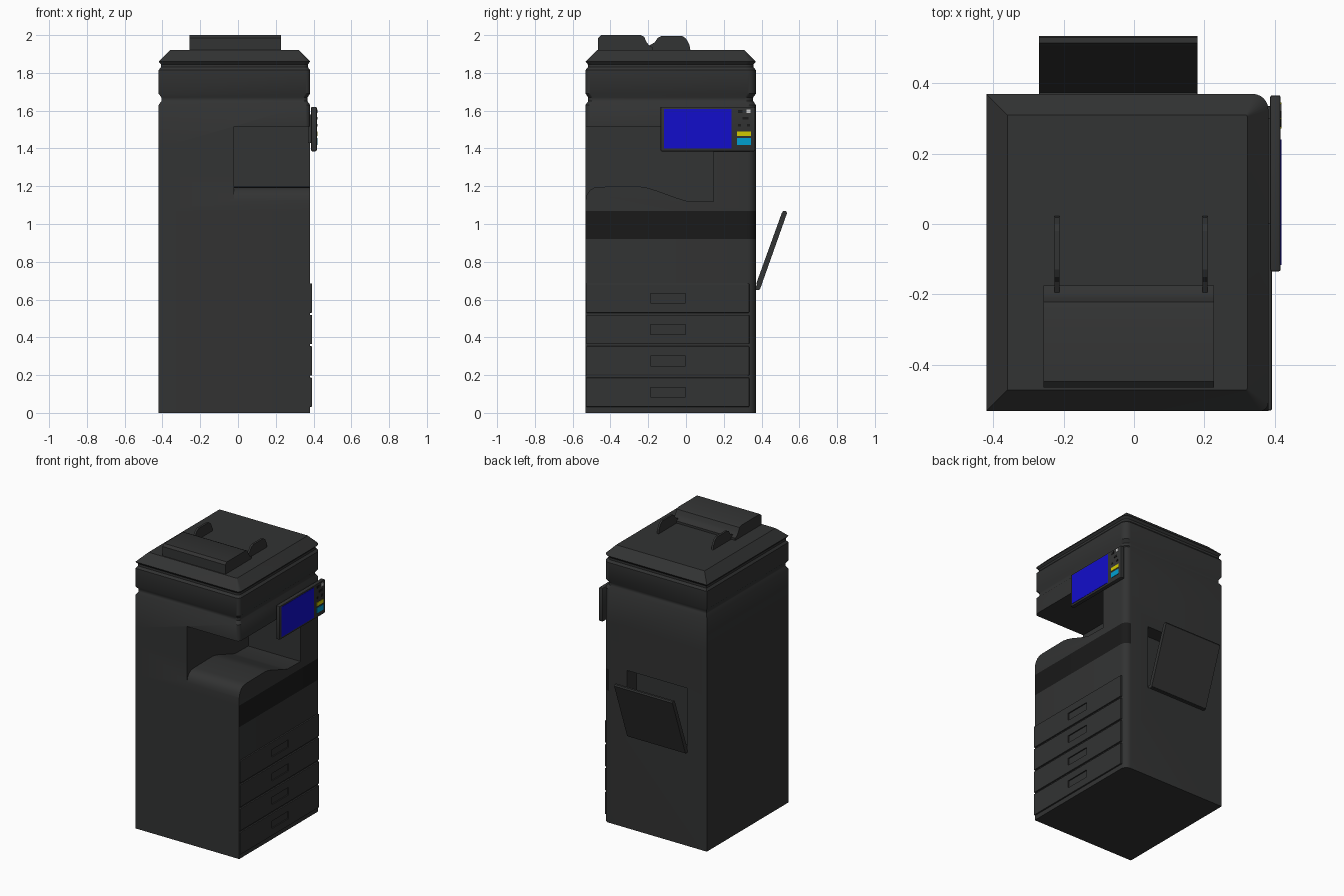
import bpy, bmesh, math

if "Cube" in bpy.data.objects:
    bpy.data.objects.remove(bpy.data.objects["Cube"])


def material(name, r, g, b):
    m = bpy.data.materials.new(name)
    m.diffuse_color = (r, g, b, 1)
    m.use_nodes = True
    m.node_tree.nodes["Principled BSDF"].inputs["Base Color"].default_value = m.diffuse_color
    return m


DARK = material("charcoal", 0.032, 0.033, 0.033)
BLACK = material("black", 0.01, 0.01, 0.01)
BLUE = material("blue", 0.006, 0.004, 0.6)
CYAN = material("cyan", 0.0, 0.35, 0.65)
YELLOW = material("yellow", 0.65, 0.6, 0.0)
WHITE = material("white", 0.7, 0.7, 0.7)


def finish(name, bm, mats=(DARK,)):
    bmesh.ops.recalc_face_normals(bm, faces=bm.faces)
    me = bpy.data.meshes.new(name)
    bm.to_mesh(me)
    bm.free()
    for m in mats:
        me.materials.append(m)
    ob = bpy.data.objects.new(name, me)
    bpy.context.collection.objects.link(ob)
    return ob


def activate(ob):
    bpy.ops.object.select_all(action='DESELECT')
    ob.select_set(True)
    bpy.context.view_layer.objects.active = ob


def smooth(ob, angle=35):
    activate(ob)
    bpy.ops.object.shade_smooth_by_angle(angle=math.radians(angle))


def box(name, x, y, z, mat=DARK, bevel=0.0):
    bm = bmesh.new()
    bmesh.ops.create_cube(bm, size=1)
    for v in bm.verts:
        for i, (a, b) in enumerate((x, y, z)):
            v.co[i] = a if v.co[i] < 0 else b
    if bevel:
        bmesh.ops.bevel(bm, geom=bm.edges[:], offset=bevel, segments=2,
                        profile=0.5, affect='EDGES')
    return finish(name, bm, (mat,))


def prism(name, profile, x0, x1):
    """Extrude a (y, z) profile along x."""
    bm = bmesh.new()
    f = bm.faces.new([bm.verts.new((x0, y, z)) for y, z in profile])
    ext = bmesh.ops.extrude_face_region(bm, geom=[f])
    for v in ext['geom']:
        if isinstance(v, bmesh.types.BMVert):
            v.co.x = x1
    return finish(name, bm)


def cut(ob, cutter):
    mod = ob.modifiers.new("cut", 'BOOLEAN')
    mod.operation = 'DIFFERENCE'
    mod.solver = 'EXACT'
    mod.object = cutter
    activate(ob)
    bpy.ops.object.modifier_apply(modifier=mod.name)
    bpy.data.objects.remove(cutter, do_unlink=True)


def outline(inset, front_r, back_r=0.045, n=6):
    """Body cross-section: square left corners, rounded right corners."""
    x0, x1, y0, y1 = -0.42 + inset, 0.382 - inset, -0.532 + inset, 0.37 - inset
    pts = [(x0, y1), (x0, y0)]
    for cy, r, a0 in ((y0 + front_r, front_r, -90), (y1 - back_r, back_r, 0)):
        for i in range(n + 1):
            a = math.radians(a0 + 90 * i / n)
            pts.append((x1 - r + r * math.cos(a), cy + r * math.sin(a)))
    return pts


# Body: stacked outlines (height, inset, front corner radius)
levels = [(0, 0, .002), (.92, 0, .002), (1.07, 0, .002), (1.3, 0, .002),
          (1.4, 0, .025), (1.63, 0, .025), (1.65, .014, .025), (1.67, .014, .025),
          (1.69, 0, .025), (1.815, 0, .025), (1.83, .012, .025), (1.845, .012, .025),
          (1.86, 0, .025), (1.92, .06, .004)]
bm = bmesh.new()
rings = []
for z, inset, r in levels:
    back_r = 0.045 if z < 1.9 else 0.004
    rings.append([bm.verts.new((x, y, z)) for x, y in outline(inset, r, back_r)])
for k, (a, b) in enumerate(zip(rings, rings[1:])):
    n = len(a)
    for i in range(n):
        f = bm.faces.new((a[i], a[(i + 1) % n], b[(i + 1) % n], b[i]))
        # dark band across the working side and its rounded corner
        f.material_index = 1 if k == 1 and 2 <= i < n - 1 else 0
bm.faces.new(rings[0][::-1])
bm.faces.new(rings[-1])
body = finish("body", bm, (DARK, BLACK))

# Paper output cavity with its curved floor
cut(body, prism("cavity_cutter",
                [(-.6, 1.125), (-.532, 1.125), (-.525, 1.155), (-.508, 1.18),
                 (-.485, 1.193), (-.45, 1.197), (-.25, 1.199), (-.21, 1.193),
                 (-.16, 1.178), (-.05, 1.138), (0, 1.123), (.145, 1.12),
                 (.145, 1.515), (-.6, 1.515)], -.022, .5))
# Recess behind the bypass tray
cut(body, box("recess_cutter", (-.265, .195), (.27, .5), (.65, 1.1)))
smooth(body)

# Drawers: one front with a handle recess, arrayed upward
drawers = box("drawers", (.36, .392), (-.53, .335), (.032, .187), bevel=.004)
cut(drawers, box("handle_cutter", (.384, .5), (-.187, -.003), (.083, .135)))
arr = drawers.modifiers.new("stack", 'ARRAY')
arr.count = 4
arr.use_relative_offset = False
arr.use_constant_offset = True
arr.constant_offset_displace = (0, 0, .166)

# Control panel, screen and buttons
box("panel_mount", (.37, .395), (.0, .3), (1.43, 1.58))
smooth(box("control_panel", (.387, .417), (-.135, .366), (1.385, 1.62), bevel=.006))
box("screen", (.41, .419), (-.117, .24), (1.4, 1.61), BLUE)
buttons = [("cyan_button", .308, 1.436, .074, .036, CYAN),
           ("yellow_button", .308, 1.479, .074, .024, YELLOW),
           ("white_button", .331, 1.597, .02, .02, WHITE),
           ("key_a", .287, 1.596, .022, .016, BLACK),
           ("key_b", .315, 1.56, .03, .014, BLACK),
           ("key_c", .283, 1.523, .014, .012, BLACK),
           ("key_d", .331, 1.523, .014, .012, BLACK)]
for name, y, z, w, h, mat in buttons:
    box(name, (.41, .42), (y - w / 2, y + w / 2), (z - h / 2, z + h / 2), mat)

# Document feeder and its two paper guides
feeder = prism("document_feeder",
               [(-.465, 1.91), (-.465, 1.985), (-.448, 2.0), (-.24, 2.0),
                (-.222, 1.992), (-.21, 1.965), (-.196, 1.945), (-.175, 1.935),
                (-.175, 1.91)], -.257, .228)
smooth(feeder, 40)
for side, x in (("left", -.219), ("right", .202)):
    prism(side + "_paper_guide",
          [(-.195, 1.91), (-.195, 1.945), (-.165, 1.962), (-.15, 1.985),
           (-.13, 1.995), (-.02, 1.995), (0, 1.982), (.018, 1.95),
           (.025, 1.91)], x - .007, x + .007)

# Bypass tray leaning out of the back, with hinge lip
prism("bypass_tray", [(.376, .65), (.392, .655), (.535, 1.058), (.53, 1.068),
                      (.514, 1.068), (.507, 1.058), (.374, .69)], -.27, .18)
box("tray_hinge", (-.27, .18), (.355, .388), (.65, .675), bevel=.004)
